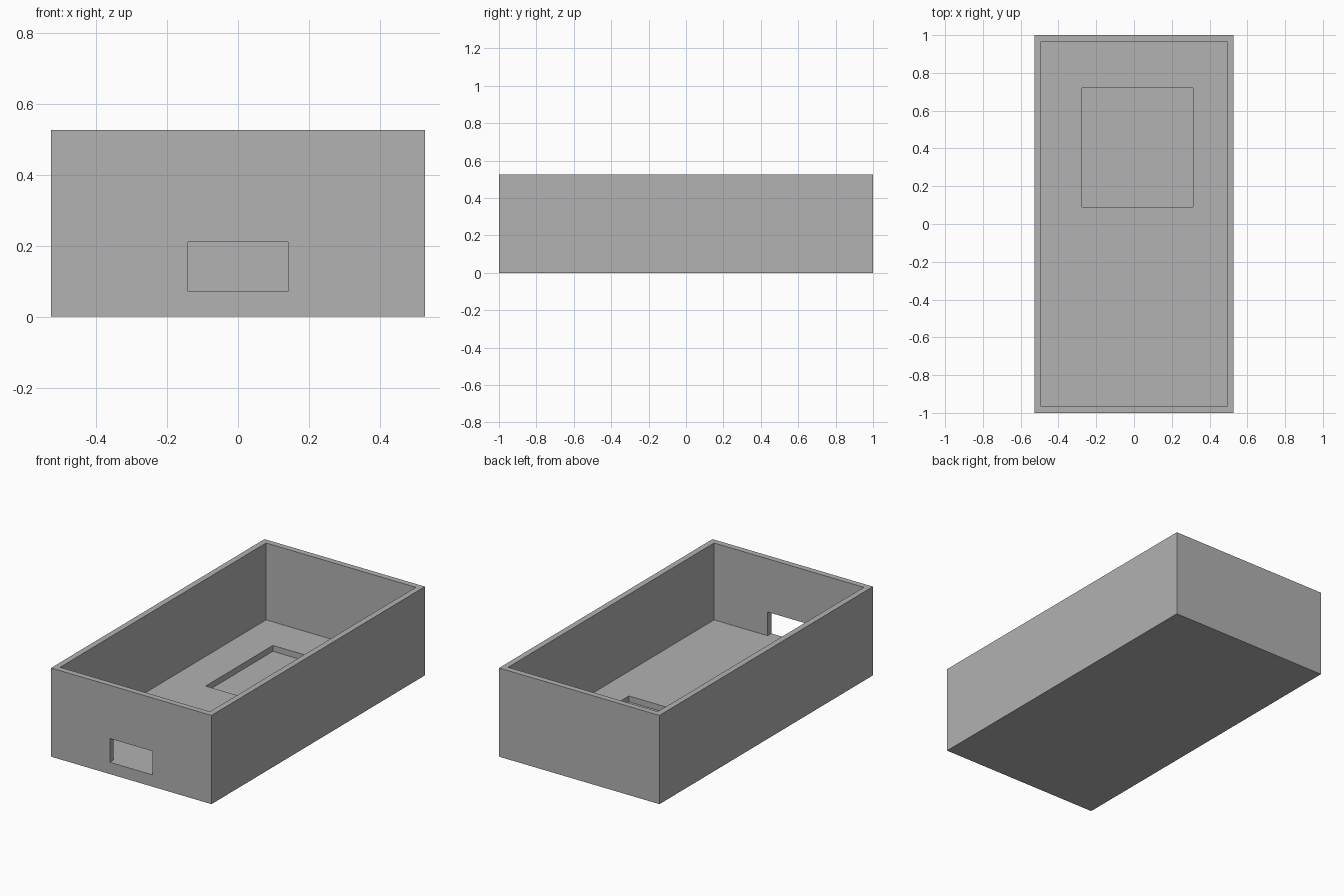
import bpy

cube = bpy.data.objects.get("Cube")
if cube:
    bpy.data.objects.remove(cube, do_unlink=True)

U = 2 / 28.5          # design unit
WALL = U / 2          # wall thickness
W, L, H = 15 * U, 2.0, 7.5 * U

grey = bpy.data.materials.new("plain grey")
grey.use_nodes = True
colour = (0.445, 0.445, 0.445, 1)
grey.diffuse_color = colour
grey.node_tree.nodes["Principled BSDF"].inputs["Base Color"].default_value = colour


def box(name, low, high):
    """Axis-aligned box between two corners."""
    bpy.ops.mesh.primitive_cube_add(size=1)
    ob = bpy.context.object
    ob.name = name
    for v in ob.data.vertices:
        v.co = [h if c > 0 else l for c, l, h in zip(v.co, low, high)]
    ob.data.materials.append(grey)
    return ob


def cut(target, name, low, high):
    """Subtract a box from the target."""
    cutter = box(name, low, high)
    mod = target.modifiers.new(name, "BOOLEAN")
    mod.operation = "DIFFERENCE"
    mod.solver = "EXACT"
    mod.object = cutter
    bpy.context.view_layer.objects.active = target
    bpy.ops.object.modifier_apply(modifier=mod.name)
    bpy.data.objects.remove(cutter, do_unlink=True)


# Open-topped case
case = box("open_case", (-W / 2, -L / 2, 0), (W / 2, L / 2, H))

# Main cavity, leaving thin walls and a floor
cut(case, "cavity", (WALL - W / 2, WALL - L / 2, U), (W / 2 - WALL, L / 2 - WALL, H + U))

# Shallow pocket in the floor
cut(case, "floor_pocket", (-0.275, 0.09, WALL), (0.312, 0.72, 2 * U))

# Window through the front wall, level with the floor
cut(case, "front_window", (-2 * U, -L / 2 - U, U), (2 * U, 2 * WALL - L / 2, 3 * U))
